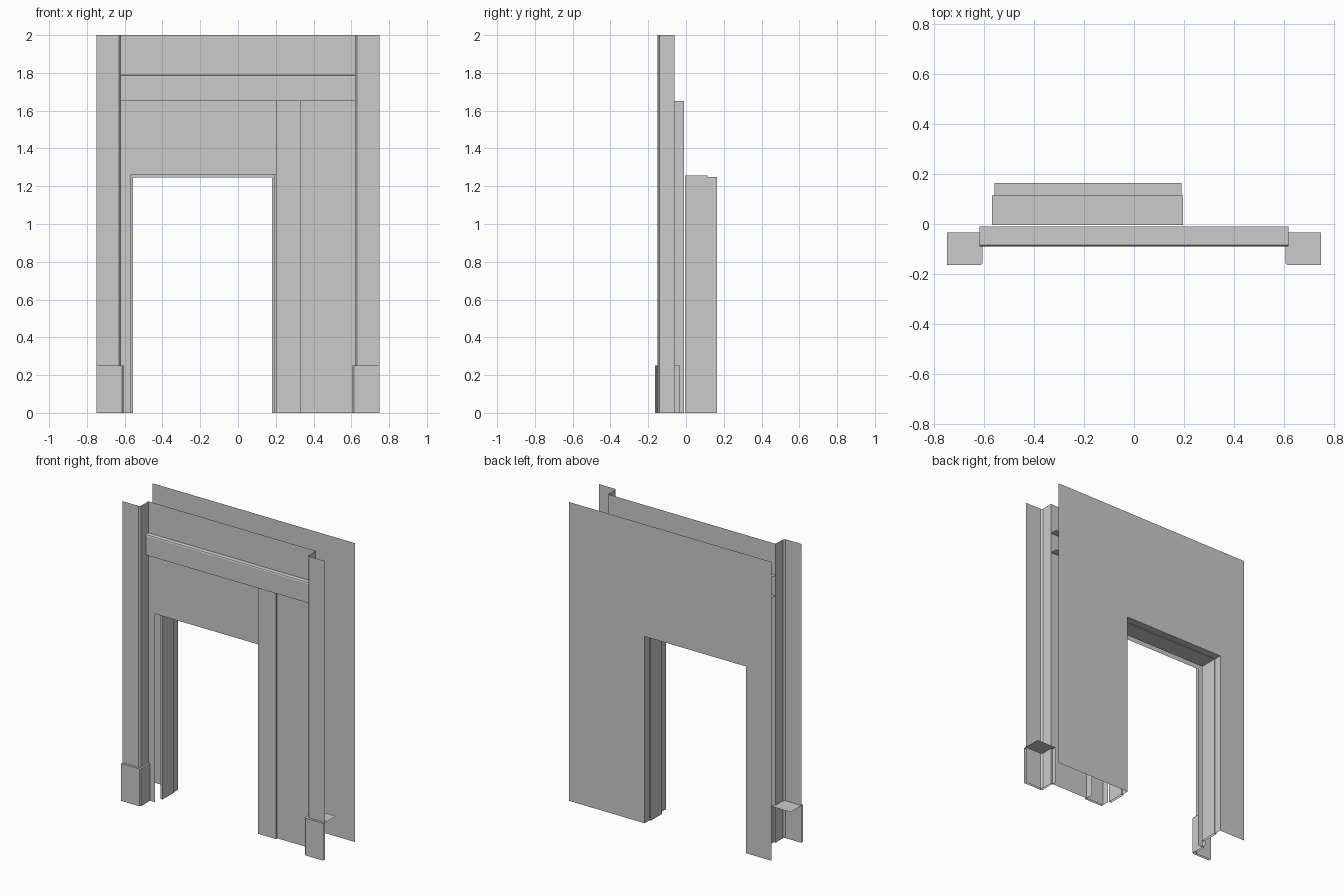
import bpy
from mathutils import Vector

if "Cube" in bpy.data.objects:
    bpy.data.objects.remove(bpy.data.objects["Cube"])


def add_mesh(name, verts, faces):
    mesh = bpy.data.meshes.new(name)
    mesh.from_pydata(verts, [], faces)
    mesh.update()
    ob = bpy.data.objects.new(name, mesh)
    bpy.context.collection.objects.link(ob)
    return ob


def extrude(name, profile, axis, a, b, close_end=False):
    """Extrude an open profile: (x, y) points along z, or (y, z) points along x."""
    def place(p, t):
        return (p[0], p[1], t) if axis == 'z' else (t, p[0], p[1])
    n = len(profile)
    verts = [place(p, a) for p in profile] + [place(p, b) for p in profile]
    faces = [(i, i + 1, n + i + 1, n + i) for i in range(n - 1)]
    if close_end:
        faces.append(tuple(range(n, 2 * n)))
    return add_mesh(name, verts, faces)


def wall(name, half, left, right, top, y, back=False):
    """Flat sheet with a doorway cut up from the floor."""
    pts = [(-half, 0), (left, 0), (left, top), (-half, top),
           (right, 0), (half, 0), (half, top), (right, top),
           (-half, 2), (left, 2), (right, 2), (half, 2)]
    faces = [(0, 1, 2, 3), (4, 5, 6, 7), (3, 2, 9, 8), (2, 7, 10, 9), (7, 6, 11, 10)]
    if back:
        faces = [f[::-1] for f in faces]
    return add_mesh(name, [(x, y, z) for x, z in pts], faces)


def mirrored(profile):
    return [(-x, y) for x, y in reversed(profile)]


# Front and back wall sheets with doorway
wall("front_wall", 0.62, -0.57, 0.20, 1.26, -0.062)
wall("back_wall", 0.75, -0.56, 0.19, 1.25, 0.165, back=True)

# Corner pillars and their plinths, mirrored left and right
pillar = [(-0.75, -0.15), (-0.63, -0.15), (-0.62, -0.14), (-0.62, -0.062)]
plinth = [(-0.75, -0.165), (-0.615, -0.165), (-0.607, -0.157), (-0.607, -0.035)]
for side, f in (("left", lambda p: p), ("right", mirrored)):
    extrude("pillar_" + side, f(pillar), 'z', 0, 2)
    base = extrude("plinth_" + side, f(plinth), 'z', 0, 0.25)
    # Top of the plinth, closed to its open back corner
    sx = -0.75 if side == "left" else 0.75
    pts = f(plinth + [(-0.75, -0.035)])
    add_mesh("plinth_top_" + side, [(x, y, 0.25) for x, y in pts],
             [tuple(range(len(pts)))])

# Horizontal beam with softened upper front edge
extrude("beam", [(-0.01, 1.79), (-0.08, 1.79), (-0.087, 1.787), (-0.09, 1.78),
                 (-0.09, 1.652), (-0.01, 1.652)], 'x', -0.62, 0.62)

# Vertical post beside the doorway
extrude("post", [(0.20, -0.01), (0.20, -0.075), (0.333, -0.075), (0.333, -0.01)],
        'z', 0, 1.65)

# Door frame: two jambs and a header
for name, x0, x1 in (("jamb_left", -0.57, -0.555), ("jamb_right", 0.181, 0.197)):
    extrude(name, [(x0, 0.115), (x0, -0.005), (x1, -0.005), (x1, 0.115), (x0, 0.115)],
            'z', 0, 1.258)
extrude("header", [(0.115, 1.26), (-0.005, 1.26), (-0.005, 1.247), (0.115, 1.247),
                   (0.115, 1.26)], 'x', -0.57, 0.197)

# Reveal between the frame and the back wall
extrude("reveal_left", [(-0.56, 0.115), (-0.56, 0.165)], 'z', 0, 1.25)
extrude("reveal_right", [(0.19, 0.165), (0.19, 0.115)], 'z', 0, 1.25)
extrude("reveal_top", [(0.115, 1.25), (0.165, 1.25)], 'x', -0.56, 0.19)
